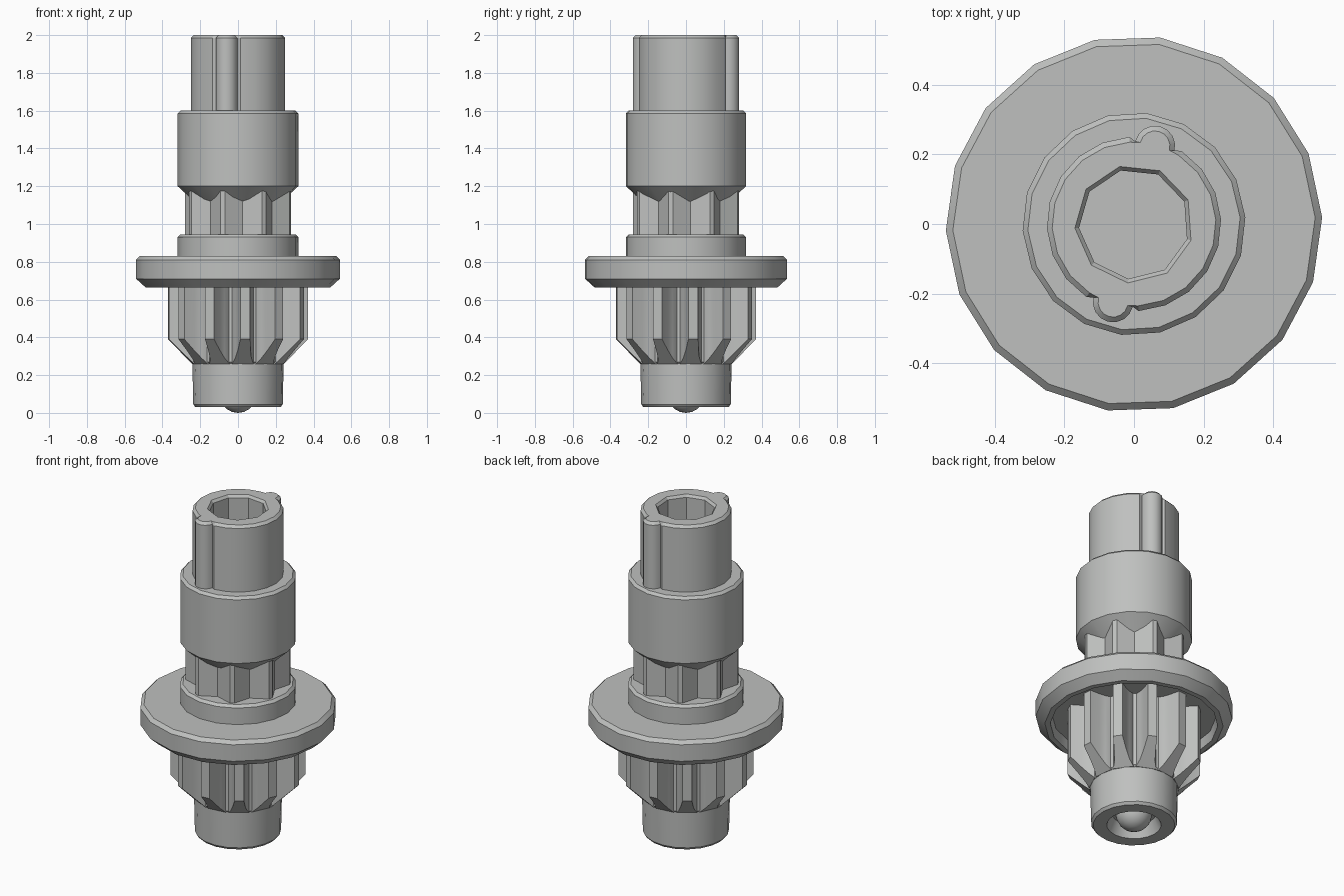
import bpy, bmesh, math

if "Cube" in bpy.data.objects:
    bpy.data.objects.remove(bpy.data.objects["Cube"])

grey = bpy.data.materials.new("plain grey")
grey.diffuse_color = (0.52, 0.53, 0.52, 1)
grey.use_nodes = True
grey.node_tree.nodes["Principled BSDF"].inputs["Base Color"].default_value = grey.diffuse_color


def finish(name, bm, angle=30):
    """Turn a bmesh into a named object with sharp-edged smooth shading."""
    bmesh.ops.recalc_face_normals(bm, faces=bm.faces)
    me = bpy.data.meshes.new(name)
    bm.to_mesh(me)
    bm.free()
    me.materials.append(grey)
    ob = bpy.data.objects.new(name, me)
    bpy.context.collection.objects.link(ob)
    bpy.ops.object.select_all(action='DESELECT')
    ob.select_set(True)
    bpy.context.view_layer.objects.active = ob
    bpy.ops.object.shade_smooth_by_angle(angle=math.radians(angle))
    return ob


def loft(bm, rings, cap=True):
    """Join rings of points with quads and close both ends."""
    vs = [[bm.verts.new(p) for p in r] for r in rings]
    n = len(vs[0])
    for a, b in zip(vs, vs[1:]):
        for i in range(n):
            bm.faces.new((a[i], a[(i + 1) % n], b[(i + 1) % n], b[i]))
    if cap:
        bm.faces.new(vs[0])
        bm.faces.new(vs[-1])


def circle(r, z, n, phase):
    return [(r * math.cos(math.radians(phase) + math.tau * i / n),
             r * math.sin(math.radians(phase) + math.tau * i / n), z) for i in range(n)]


def lathe(name, profile, n=18, phase=2):
    bm = bmesh.new()
    loft(bm, [circle(r, z, n, phase) for r, z in profile])
    return finish(name, bm)


# Bottom hub with a shallow socket, and the ball it holds
lathe("hub", [(0.12, 0.10), (0.15, 0.03), (0.225, 0.03), (0.237, 0.045), (0.242, 0.27)], 20)
bm = bmesh.new()
bmesh.ops.create_uvsphere(bm, u_segments=16, v_segments=10, radius=0.1)
bmesh.ops.translate(bm, verts=bm.verts, vec=(0, 0, 0.1))
finish("ball", bm)

# Pinion: a round core with tapered teeth, chamfered at the lower end
lathe("pinion_core", [(0.24, 0.26), (0.25, 0.27), (0.25, 0.74)], 24)
bm = bmesh.new()
for k in range(12):
    a = math.radians(-84 + 30 * k)
    c, s = math.cos(a), math.sin(a)
    rings = []
    for r, w, z in [(0.20, 0.06, 0.26), (0.24, 0.057, 0.26), (0.27, 0.043, 0.29),
                    (0.31, 0.034, 0.33), (0.37, 0.026, 0.39)]:
        rings.append([(r * c - t * s, r * s + t * c, h)
                      for t, h in ((-w, z), (w, z), (w, 0.73), (-w, 0.73))])
    loft(bm, rings)
finish("pinion_teeth", bm, 25)

# Wide flange, hollowed underneath
lathe("flange", [(0.20, 0.72), (0.45, 0.72), (0.46, 0.665), (0.49, 0.665), (0.54, 0.71),
                 (0.54, 0.81), (0.52, 0.83), (0.20, 0.83)])

# Collar above the flange
lathe("collar", [(0.32, 0.82), (0.32, 0.93), (0.305, 0.945), (0.15, 0.945)], 18, 3.5)

# Splined neck: narrow flat tips with V grooves
bm = bmesh.new()
outline = []
for k in range(8):
    a = -106.5 + 45 * k
    for r, da in ((0.288, -2.5), (0.288, 2.5), (0.23, 22.5)):
        t = math.radians(a + da)
        outline.append((r * math.cos(t), r * math.sin(t)))
loft(bm, [[(x, y, z) for x, y in outline] for z in (0.94, 1.2)])
finish("splined_neck", bm, 20)

# Barrel with a conical underside
lathe("barrel", [(0.20, 1.09), (0.32, 1.2), (0.32, 1.585), (0.305, 1.6), (0.2, 1.6)], 18, 3.5)

# Upper tube: round outline with two opposite ribs, and a nine-sided bore
R, RIB = 0.25, 0.058


def tube_outline(inset):
    pts = []
    for side in (0, 180):
        base = math.radians(75 + side)
        cx, cy = 0.232 * math.cos(base), 0.232 * math.sin(base)
        for i in range(9):          # rib arc
            t = base + math.radians(-92 + 23 * i)
            pts.append((cx + (RIB - inset) * math.cos(t), cy + (RIB - inset) * math.sin(t)))
        for i in range(9):          # round wall up to the next rib
            t = base + math.radians(18 + 18 * i)
            pts.append(((R - inset) * math.cos(t), (R - inset) * math.sin(t)))
    return pts


bm = bmesh.new()
rings = [[(x, y, z) for x, y in tube_outline(i)] for i, z in ((0, 1.59), (0, 1.985), (0.015, 2.0))]
loft(bm, rings, cap=False)
bore = [circle(0.17, 2.0, 9, 24), circle(0.158, 1.985, 9, 24), circle(0.158, 1.3, 9, 24)]
loft(bm, bore, cap=False)
bm.verts.ensure_lookup_table()
bm.edges.ensure_lookup_table()
rim = [e for e in bm.edges if all(abs(v.co.z - 2.0) < 1e-5 for v in e.verts)]
bmesh.ops.triangle_fill(bm, use_beauty=True, use_dissolve=False, edges=rim)
floor = [e for e in bm.edges if all(abs(v.co.z - 1.3) < 1e-5 for v in e.verts)]
bmesh.ops.contextual_create(bm, geom=floor)
finish("upper_tube", bm)

# The barrel top is opened so the bore runs down into it
barrel = bpy.data.objects["barrel"]
bm = bmesh.new()
bm.from_mesh(barrel.data)
top = [f for f in bm.faces if len(f.verts) > 4 and f.calc_center_median().z > 1.5]
bmesh.ops.delete(bm, geom=top, context='FACES_ONLY')
bm.to_mesh(barrel.data)
bm.free()
